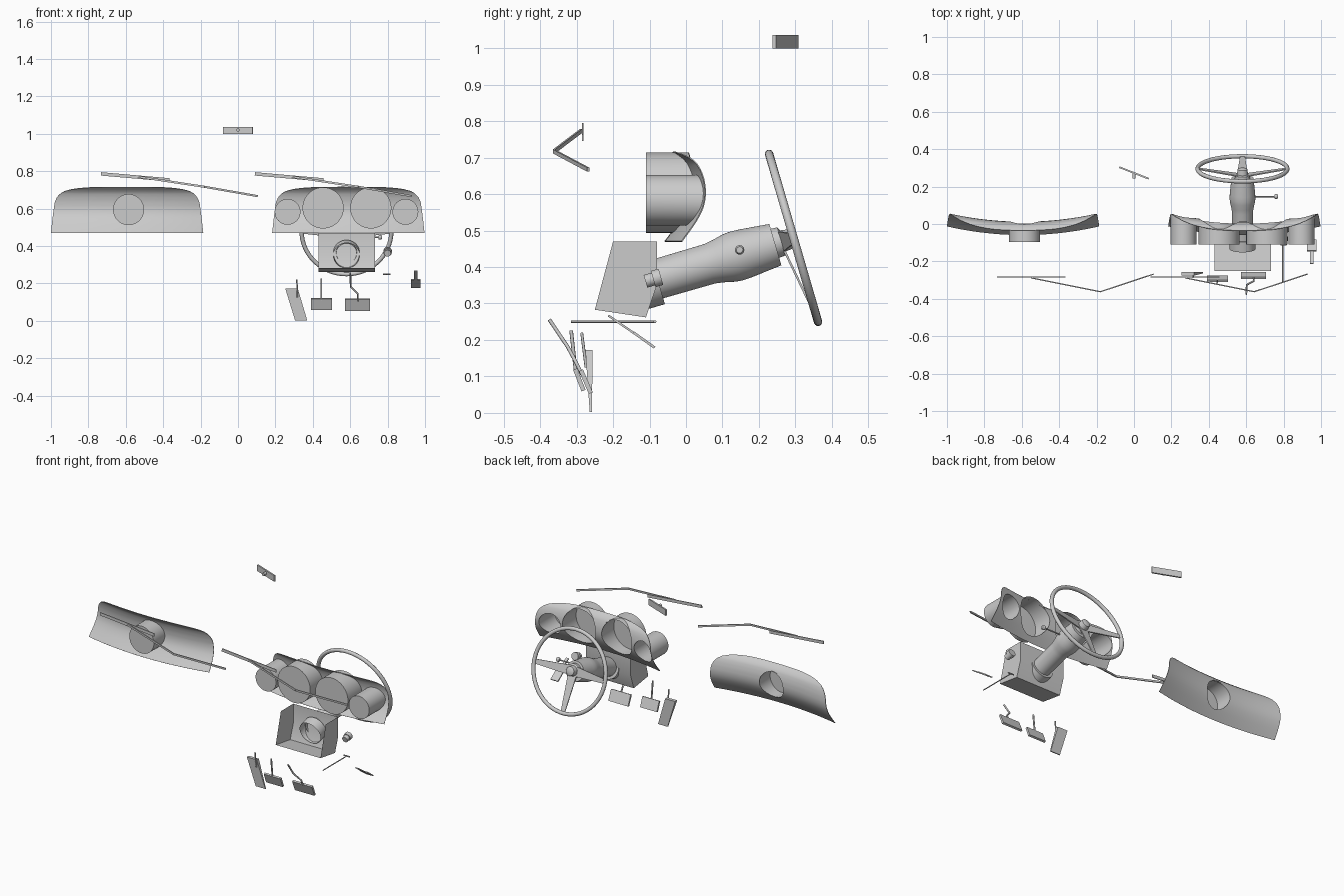
import bpy, bmesh, math
from mathutils import Vector as V

if "Cube" in bpy.data.objects:
    bpy.data.objects.remove(bpy.data.objects["Cube"])

X, Y, Z = V((1, 0, 0)), V((0, 1, 0)), V((0, 0, 1))


def mesh(name, verts, faces):
    me = bpy.data.meshes.new(name)
    me.from_pydata([tuple(v) for v in verts], [], faces)
    bm = bmesh.new()
    bm.from_mesh(me)
    bmesh.ops.remove_doubles(bm, verts=bm.verts, dist=1e-5)
    bmesh.ops.recalc_face_normals(bm, faces=bm.faces)
    bm.to_mesh(me)
    bm.free()
    ob = bpy.data.objects.new(name, me)
    bpy.context.collection.objects.link(ob)
    return ob


BOX = [(0, 1, 2, 3), (7, 6, 5, 4), (0, 4, 5, 1), (1, 5, 6, 2), (2, 6, 7, 3), (3, 7, 4, 0)]


def bar(name, p, q, w, h, up, w2=None):
    """Box from p to q; w lies across, h lies along up, w2 is the width at q."""
    p, q = V(p), V(q)
    d = (q - p).normalized()
    side = d.cross(up).normalized()
    top = side.cross(d)
    verts = [c + side * (ww * a / 2) + top * (h * b / 2)
             for c, ww in ((p, w), (q, w2 or w))
             for a, b in ((-1, -1), (1, -1), (1, 1), (-1, 1))]
    return mesh(name, verts, BOX)


def lathe(name, prof, origin, axis, n=40, end=None):
    """Revolve (distance, radius) points; end() may move the last ring."""
    axis = V(axis).normalized()
    u = axis.cross(X if abs(axis.x) < .9 else Z).normalized()
    w = axis.cross(u)
    verts = []
    for k, (t, r) in enumerate(prof):
        for i in range(n):
            a = 2 * math.pi * i / n
            v = V(origin) + axis * t + (u * math.cos(a) + w * math.sin(a)) * r
            if end and k == len(prof) - 1:
                v = end(v)
            verts.append(v)
    faces = [(k * n + i, k * n + (i + 1) % n, (k + 1) * n + (i + 1) % n, (k + 1) * n + i)
             for k in range(len(prof) - 1) for i in range(n)]
    return mesh(name, verts, faces)


def rod(name, pts, r):
    cu = bpy.data.curves.new(name, 'CURVE')
    cu.dimensions = '3D'
    cu.bevel_depth, cu.bevel_resolution, cu.use_fill_caps = r, 2, True
    sp = cu.splines.new('POLY')
    sp.points.add(len(pts) - 1)
    for s, p in zip(sp.points, pts):
        s.co = (*p, 1)
    ob = bpy.data.objects.new(name, cu)
    bpy.context.collection.objects.link(ob)


def lerp(tab, v):
    if v <= tab[0][0]:
        return tab[0][1]
    for (a, fa), (b, fb) in zip(tab, tab[1:]):
        if v <= b:
            return fa + (fb - fa) * (v - a) / (b - a)
    return tab[-1][1]


# Dashboard panels: curved sheet with gauge holes and gauge tubes
SECTION = [(.47, -.058), (.5, -.035), (.53, -.014), (.56, .002), (.585, .009), (.61, .011),
           (.64, .008), (.665, .002), (.685, -.006), (.7, -.018), (.715, -.036)]
WIDTH = [(0, .407), (.35, .398), (.7, .387), (.82, .375), (.9, .357), (.96, .333), (1, .295)]


def panel_y(dx, z):
    return lerp(SECTION, z) + .28 * dx * dx


def panel(name, cx, gauges, front):
    nx, nz = 32, 24
    verts = []
    for j in range(nz + 1):
        t = 1 - (1 - j / nz) ** 1.5
        for i in range(nx + 1):
            s = 2 * i / nx - 1
            dx = s * lerp(WIDTH, t)
            z = .47 + t * .246 * (1 - .05 * s ** 4)
            verts.append((cx + dx, panel_y(dx, z), z))
    w = nx + 1
    ob = mesh(name, verts, [(j * w + i, j * w + i + 1, (j + 1) * w + i + 1, (j + 1) * w + i)
                            for j in range(nz) for i in range(nx)])
    so = ob.modifiers.new("thickness", 'SOLIDIFY')
    so.thickness, so.offset = .003, 0
    cutters = []
    for gx, gz, r in gauges:
        cut = lathe("hole_cutter", [(-.3, 0), (-.3, r - .003), (.3, r - .003), (.3, 0)],
                    (gx, 0, gz), Y)
        cut.hide_render = True
        bo = ob.modifiers.new("hole", 'BOOLEAN')
        bo.operation, bo.solver, bo.object = 'DIFFERENCE', 'EXACT', cut
        cutters.append(cut)

        def rim(v, gz=gz):
            y = panel_y(v.x - cx, v.z) + .001
            if v.z > gz:  # small hood over the upper half
                y = max(y, .002 + .28 * (v.x - cx) ** 2)
            return V((v.x, y, v.z))
        lathe(name + "_gauge", [(front, 0), (front, r), (0, r)], (gx, 0, gz), Y, 48, rim)
    dg = bpy.context.evaluated_depsgraph_get()
    dg.update()
    done = bpy.data.meshes.new_from_object(ob.evaluated_get(dg))
    ob.modifiers.clear()
    ob.data = done
    for c in cutters:
        bpy.data.objects.remove(c)


panel("passenger_panel", -.593, [(-.585, .595, .083)], -.095)
panel("instrument_panel", .59, [(.265, .583, .069), (.455, .604, .11),
                                (.71, .604, .11), (.895, .583, .069)], -.11)

# Steering wheel, hub and spokes
C = V((.58, .295, .48))
A = V((0, .96, .28)).normalized()
DOWN = A.cross(X).normalized()
if DOWN.z > 0:
    DOWN.negate()
bpy.ops.mesh.primitive_torus_add(major_radius=.24, minor_radius=.0115, major_segments=64,
                                 minor_segments=12, location=C,
                                 rotation=A.to_track_quat('Z', 'Y').to_euler())
bpy.context.object.name = "steering_wheel_rim"
lathe("wheel_hub", [(-.06, .042), (-.035, .04), (-.03, .03), (-.003, .026), (.002, .018), (.002, 0)], C, A)
for n, d in (("left", -X), ("right", X), ("lower", DOWN)):
    bar("wheel_spoke_" + n, C - A * .035 + d * .02, C + d * .236, .056, .006, A, .026)

# Steering column with flange
lathe("steering_column", [(-.41, .055), (-.24, .056), (-.215, .06), (-.185, .067), (-.165, .069),
                          (-.14, .068), (-.052, .059), (-.052, 0)], C - Z * .004, A, 48)
lathe("column_flange", [(-.445, .07), (-.388, .07), (-.388, .054)], C - Z * .006, A, 48)
rod("column_stalk", [(.63, .147, .447), (.76, .147, .447)], .004)
lathe("stalk_knob", [(0, 0), (0, .009), (.006, .013), (.014, .013), (.02, .009), (.02, 0)],
      (.75, .147, .447), X, 16)

# Column bracket: box open at front and top
side = [(-.2, .47), (-.25, .283), (-.11, .262), (-.08, .35), (-.08, .47)]
mesh("column_bracket", [(x, y, z) for x in (.43, .733) for y, z in side],
     [(0, 1, 2, 3, 4), (9, 8, 7, 6, 5), (1, 2, 7, 6), (2, 3, 8, 7), (3, 4, 9, 8)])

# Ignition knob
lathe("ignition_knob", [(-.022, 0), (-.022, .018), (0, .018), (0, .023), (.022, .023), (.022, 0)],
      (.8, -.09, .367), A, 24)

# Pull lever with cross handle, and hand brake
rod("pull_lever_rod", [(.795, -.315, .25), (.795, -.085, .25)], .003)
rod("pull_lever_handle", [(.775, -.085, .25), (.815, -.085, .25)], .004)
bar("brake_lever_rod", (.95, -.213, .267), (.95, -.13, .21), .018, .006, Z)
bar("brake_lever_handle", (.95, -.145, .221), (.95, -.086, .179), .05, .007, Z)

# Pedals
mesh("accelerator_pedal", [(.253, -.276, .172), (.32, -.276, .172), (.32, -.256, .172), (.253, -.256, .172),
                           (.305, -.264, .003), (.37, -.264, .003), (.37, -.258, .003), (.305, -.258, .003)], BOX)
rod("accelerator_rod", [(.315, -.286, .22), (.317, -.274, .125)], .004)
bar("brake_pedal", (.447, -.304, .12), (.447, -.281, .061), .113, .012, Y)
rod("brake_pedal_rod", [(.445, -.315, .226), (.445, -.302, .11)], .005)
bar("clutch_pedal", (.638, -.288, .117), (.638, -.261, .054), .133, .012, Y)
rod("clutch_pedal_rod", [(.6, -.375, .256), (.603, -.325, .182), (.64, -.305, .145), (.64, -.285, .105)], .005)

# Rear view mirror
bar("rear_mirror", (-.079, .304, 1.018), (.079, .242, 1.018), .037, .009, Y)
lathe("mirror_mount", [(0, 0), (0, .009), (.03, .009), (.03, 0)], (0, .244, 1.02), Y, 16)

# Wipers: two identical arms with blades
for n, o in (("left", 0), ("right", .823)):
    base, elbow, tip = (.105 + o, -.268, .667), (-.18 + o, -.362, .717), (-.55 + o, -.288, .773)
    bar("wiper_lower_arm_" + n, base, elbow, .011, .006, Y)
    bar("wiper_upper_arm_" + n, elbow, tip, .011, .006, Y)
    bar("wiper_blade_" + n, (-.733 + o, -.283, .786), (-.367 + o, -.283, .754), .018, .005, Y)

# Smooth shading with sharp edges kept
bpy.ops.object.select_all(action='DESELECT')
for ob in bpy.context.scene.objects:
    if ob.type == 'MESH':
        ob.select_set(True)
        bpy.context.view_layer.objects.active = ob
bpy.ops.object.shade_smooth_by_angle(angle=math.radians(35))
